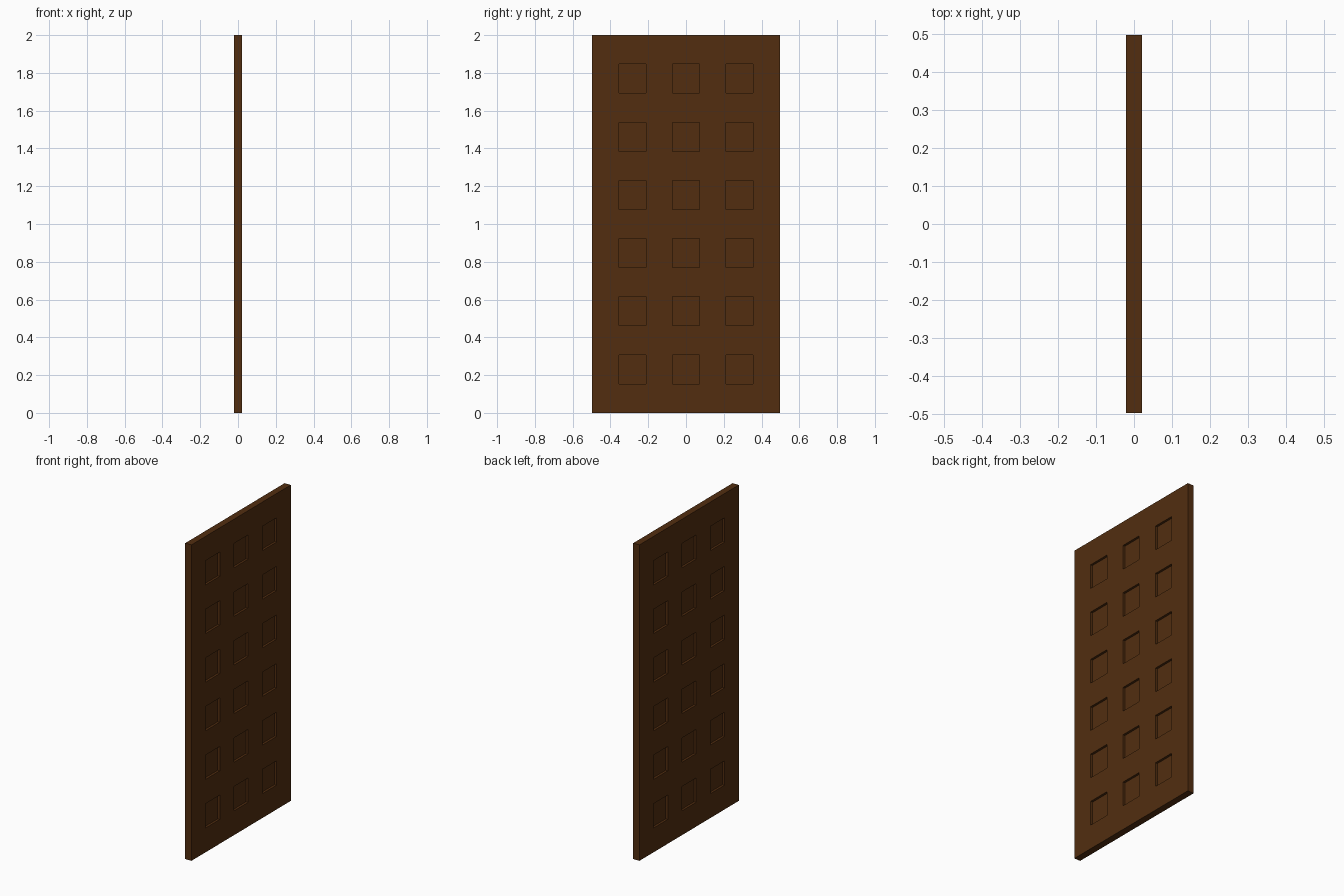
import bpy, bmesh

if "Cube" in bpy.data.objects:
    bpy.data.objects.remove(bpy.data.objects["Cube"])

W, H, T = 0.994, 2.0, 0.043     # width (y), height (z), thickness (x)
DEPTH = 0.0143                  # recess depth on each face
COLS, ROWS = 7, 13              # equal bars and panels: odd/odd cells are recessed

wood = bpy.data.materials.new("dark_brown_wood")
wood.diffuse_color = (0.085, 0.027, 0.005, 1)
wood.use_nodes = True
wood.node_tree.nodes["Principled BSDF"].inputs["Base Color"].default_value = wood.diffuse_color

bm = bmesh.new()


def quad(*pts):
    return bm.faces.new([bm.verts.new(p) for p in pts])


def y_at(i):
    return -W / 2 + W * i / COLS


def z_at(j):
    return H * j / ROWS


# Both broad faces, with square panels sunk in
for s in (-1, 1):
    x, xi = s * T / 2, s * (T / 2 - DEPTH)
    for i in range(COLS):
        for j in range(ROWS):
            c = [(y_at(i), z_at(j)), (y_at(i + 1), z_at(j)),
                 (y_at(i + 1), z_at(j + 1)), (y_at(i), z_at(j + 1))]
            sunk = i % 2 and j % 2
            quad(*[(xi if sunk else x, y, z) for y, z in c])
            if sunk:
                for k in range(4):
                    a, b = c[k], c[(k + 1) % 4]
                    quad((x, *a), (x, *b), (xi, *b), (xi, *a))

# Outer rim
for i in range(COLS):
    for z in (0, H):
        quad((-T / 2, y_at(i), z), (T / 2, y_at(i), z),
             (T / 2, y_at(i + 1), z), (-T / 2, y_at(i + 1), z))
for j in range(ROWS):
    for y in (-W / 2, W / 2):
        quad((-T / 2, y, z_at(j)), (T / 2, y, z_at(j)),
             (T / 2, y, z_at(j + 1)), (-T / 2, y, z_at(j + 1)))

bmesh.ops.remove_doubles(bm, verts=bm.verts[:], dist=1e-5)
bmesh.ops.recalc_face_normals(bm, faces=bm.faces[:])

mesh = bpy.data.meshes.new("panelled_door")
bm.to_mesh(mesh)
bm.free()
mesh.materials.append(wood)
door = bpy.data.objects.new("panelled_door", mesh)
bpy.context.collection.objects.link(door)
